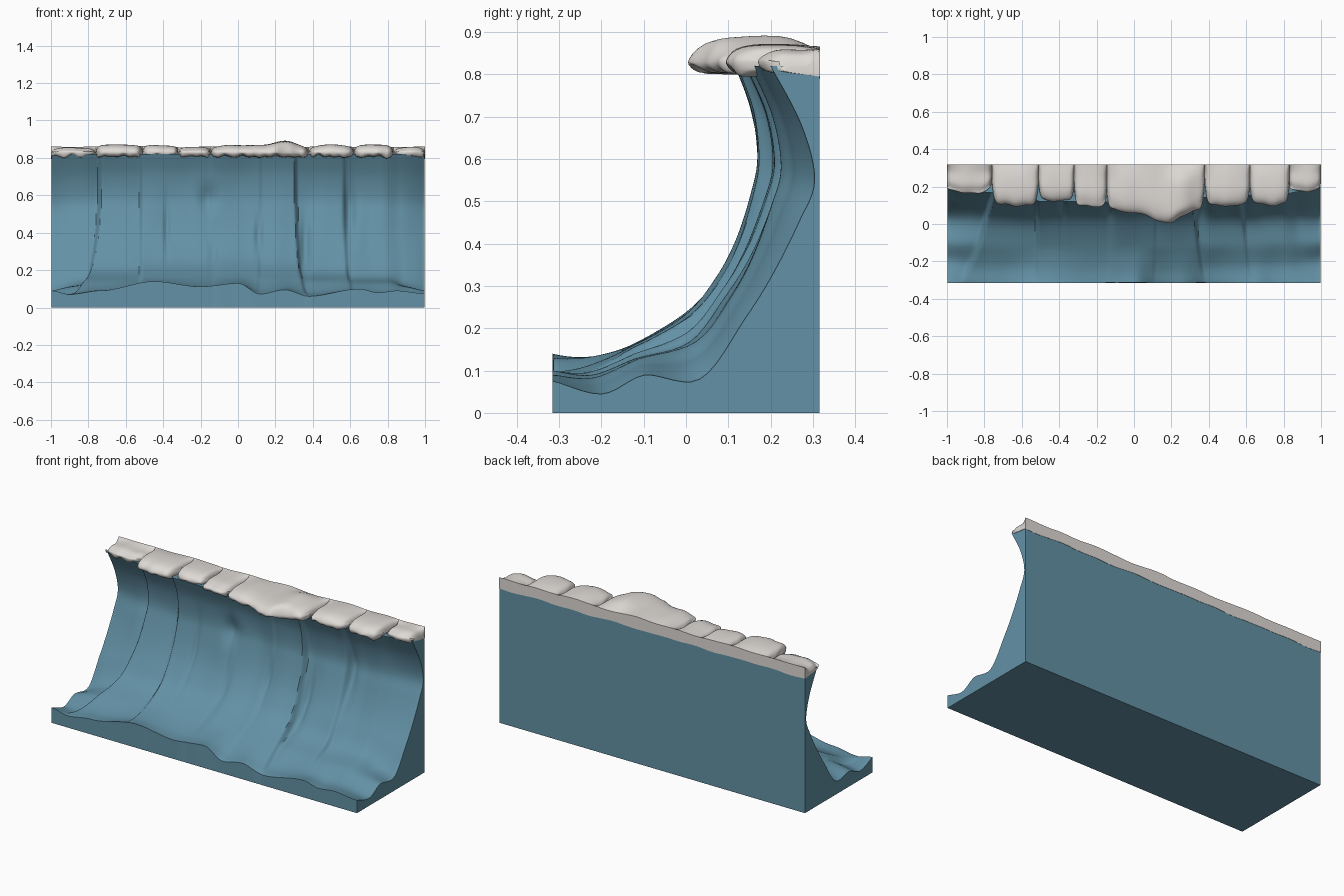
import bpy, bmesh, math
from mathutils import noise, Vector

if "Cube" in bpy.data.objects:
    bpy.data.objects.remove(bpy.data.objects["Cube"])


def material(name, rgb):
    m = bpy.data.materials.new(name)
    m.diffuse_color = (*rgb, 1)
    m.use_nodes = True
    m.node_tree.nodes["Principled BSDF"].inputs["Base Color"].default_value = m.diffuse_color
    return m


def spline(pts, t):
    """Catmull-Rom through tuples, t in 0..1."""
    n = len(pts) - 1
    i = min(int(t * n), n - 1)
    u = t * n - i
    p = [pts[max(0, min(n, i + k))] for k in (-1, 0, 1, 2)]
    return [0.5 * (2 * b + (c - a) * u + (2 * a - 5 * b + 4 * c - d) * u * u
                   + (3 * b - a - 3 * c + d) * u ** 3) for a, b, c, d in zip(*p)]


def table(pts, x):
    """Smoothed interpolation in a list of (x, value)."""
    for (a, va), (b, vb) in zip(pts, pts[1:]):
        if x <= b:
            s = max(0, (x - a) / (b - a))
            return va + (vb - va) * s * s * (3 - 2 * s)
    return pts[-1][1]


def wobble(x, y, z=0):
    return noise.noise(Vector((x, y, z)))


def loft(name, rings, mat, angle):
    """Skin closed rings of points and cap both ends."""
    bm = bmesh.new()
    vs = [[bm.verts.new(p) for p in r] for r in rings]
    n = len(vs[0])
    for a, b in zip(vs, vs[1:]):
        for j in range(n):
            k = (j + 1) % n
            bm.faces.new((a[j], a[k], b[k], b[j]))
    bm.faces.new(vs[0])
    bm.faces.new(vs[-1][::-1])
    bmesh.ops.recalc_face_normals(bm, faces=bm.faces)
    bmesh.ops.triangulate(bm, faces=[f for f in bm.faces if len(f.verts) > 4])
    me = bpy.data.meshes.new(name)
    bm.to_mesh(me)
    bm.free()
    ob = bpy.data.objects.new(name, me)
    bpy.context.collection.objects.link(ob)
    me.materials.append(mat)
    bpy.ops.object.select_all(action='DESELECT')
    ob.select_set(True)
    bpy.context.view_layer.objects.active = ob
    bpy.ops.object.shade_smooth_by_angle(angle=math.radians(angle))
    return ob


ice = material("blue ice", (0.125, 0.285, 0.38))
snow = material("snow white", (0.73, 0.70, 0.67))

# --- Ice wall: concave profile, full in the middle, hollowed at both ends
MID = [(-.315, .11), (-.24, .125), (-.13, .165), (0, .25), (.07, .33),
       (.115, .42), (.145, .53), (.155, .61), (.145, .72), (.11, .82)]
END = [(-.315, .11), (-.2, .062), (-.1, .09), (.03, .08), (.13, .22),
       (.2, .33), (.265, .45), (.305, .55), (.275, .68), (.2, .82)]
LIP = [(-1, .09), (-.9, .07), (-.74, .09), (-.45, .14), (-.2, .112), (0, .13),
       (.12, .072), (.25, .095), (.38, .06), (.65, .1), (.75, .08), (.85, .09), (1, .075)]
# vertical ledges: x, drift at the foot, change of hollowness, width
STEPS = [(-.74, -.2, -.35, .03), (-.52, 0, -.17, .02), (-.15, .03, -.06, .03),
         (.12, -.02, .06, .02), (.31, .07, .22, .02), (.57, .06, .14, .025),
         (.82, .06, .15, .1)]
# dents: x, z, width, height, depth
DENTS = [(-.38, .42, .015, .15, .015), (-.16, .58, .05, .07, .025),
         (-.13, .25, .02, .1, .02), (.11, .38, .018, .1, .02),
         (.36, .3, .025, .15, .03), (.6, .5, .03, .14, .03), (.0, .5, .08, .3, .012)]


def hollow(x, t):
    foot = (1 - t) ** 3
    w = .64
    for sx, drift, amount, width in STEPS:
        s = max(0, min(1, (x - sx - drift * foot) / width + .5))
        w += amount * s * s * (3 - 2 * s)
    edge = max(0, (abs(x) - .8) / .2)
    return min(1, max(0, w + .4 * edge ** 2))


NX, NT = 260, 54
rings = []
for i in range(NX + 1):
    x = -1 + 2 * i / NX
    lip = table(LIP, x) - .11
    ring = []
    for j in range(NT + 1):
        t = j / NT
        w = hollow(x, t)
        m, e = spline(MID, t), spline(END, t)
        y = m[0] + (e[0] - m[0]) * w
        z = m[1] + (e[1] - m[1]) * w + lip * max(0, 1 - t / .22)
        for dx, dz, sw, sh, depth in DENTS:
            y += depth * math.exp(-((x - dx) / sw) ** 2 - ((z - dz) / sh) ** 2)
        y += .016 * wobble(x * 7, z * 2) * math.sin(math.pi * t)
        ring.append((x * .998, min(y, .312), z))
    ring += [(x * .998, .315, .82), (x * .998, .315, 0), (x * .998, -.315, 0)]
    rings.append(ring)
loft("ice_wall", rings, ice, 40)

# --- Snow cap: rounded overhanging lobes parted by narrow notches
# right end x, front y, notch y at right end, top height
LOBES = [(-.76, .165, .23, .855), (-.51, .095, .22, .87), (-.32, .12, .21, .868),
         (-.145, .09, .16, .858), (.378, .055, .23, .868), (.62, .095, .2, .868),
         (.83, .1, .2, .87), (1, .17, .22, .855)]
rings = []
x0, n0 = -1, .19
for k, (x1, front, n1, top) in enumerate(LOBES):
    steps = 90 if x1 - x0 > .4 else 44
    for i in range(steps + 1):
        if i == 0 and k:
            continue
        u = math.sin(math.pi * (i / steps - .5))
        x = x0 + (x1 - x0) * (u + 1) / 2
        side = abs(u) ** (30 if steps > 50 else 14)
        f = front + .025 * u * u + .014 * wobble(x * 14, 3)
        f -= .05 * math.exp(-((x - .18) / .09) ** 2)
        f += ((n0 if u < 0 else n1) - f) * side
        h = top - .012 * abs(u) ** 3 - .022 * side + .006 * wobble(x * 9, 8)
        h += .022 * math.exp(-((x - .25) / .07) ** 2)
        low = .812 + .016 * wobble(x * 22, 5)
        d = .317 - f
        path = [(.317, .86 + .012 * wobble(x * 5, 1)), (.317 - d * .3, h),
                (f + d * .32, h), (f + d * .1, h - .012), (f, .832),
                (f + d * .05, low), (f + d * .2, low - .006), (.28, .8)]
        ring = [(x, .317, .795 + .012 * wobble(x * 6, 2))]
        for j in range(25):
            y, z = spline(path, j / 24)
            ring.append((x, min(y, .317), z))
        rings.append(ring)
    x0, n0 = x1, n1
loft("snow_cap", rings, snow, 50)
